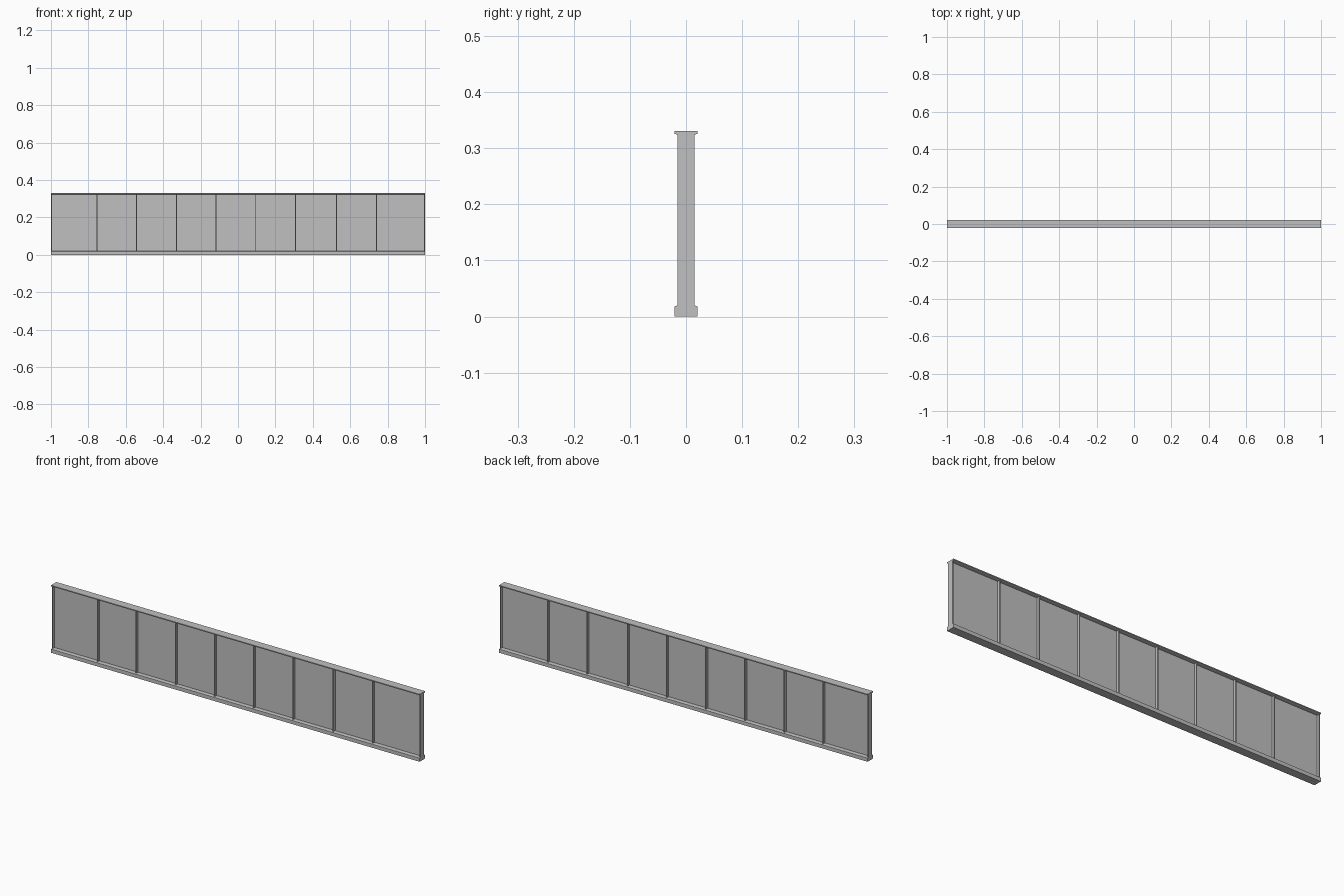
import bpy
import bmesh

cube = bpy.data.objects.get("Cube")
if cube:
    bpy.data.objects.remove(cube, do_unlink=True)

steel = bpy.data.materials.new("grey steel")
steel.use_nodes = True
GREY = (0.53, 0.53, 0.53, 1)
steel.diffuse_color = GREY
steel.node_tree.nodes["Principled BSDF"].inputs["Base Color"].default_value = GREY

WEB = 0.002        # half thickness of the web
BOTTOM, TOP = 0.02, 0.324


def finish(name, bm):
    bmesh.ops.recalc_face_normals(bm, faces=bm.faces)
    mesh = bpy.data.meshes.new(name)
    bm.to_mesh(mesh)
    bm.free()
    mesh.materials.append(steel)
    obj = bpy.data.objects.new(name, mesh)
    bpy.context.collection.objects.link(obj)
    return obj


# I-shaped beam: right half of the section, mirrored and swept along x
half = [(0.0207, 0), (0.0207, 0.018), (0.015, BOTTOM), (WEB, BOTTOM),
        (WEB, TOP), (0.015, TOP), (0.0207, 0.326), (0.0207, 0.331)]
section = half + [(-y, z) for y, z in reversed(half)]
bm = bmesh.new()
face = bm.faces.new([bm.verts.new((-1, y, z)) for y, z in section])
swept = bmesh.ops.extrude_face_region(bm, geom=[face], use_keep_orig=True)
moved = [v for v in swept["geom"] if isinstance(v, bmesh.types.BMVert)]
bmesh.ops.translate(bm, verts=moved, vec=(2, 0, 0))
finish("beam", bm)


# Upright stiffener plates on both sides of the web
def stiffener(name, x, side, thickness=0.005):
    bm = bmesh.new()
    bmesh.ops.create_cube(bm, size=1)
    bmesh.ops.scale(bm, verts=bm.verts, vec=(thickness, 0.015, TOP - BOTTOM))
    obj = finish(name, bm)
    obj.location = (x, side * 0.0075, (TOP + BOTTOM) / 2)


positions = [-0.9975, -0.753, -0.543, -0.329, -0.117,
             0.095, 0.308, 0.527, 0.741, 0.9975]
for i, x in enumerate(positions, 1):
    stiffener(f"front_stiffener_{i}", x, -1)
    stiffener(f"back_stiffener_{i}", x, 1)
